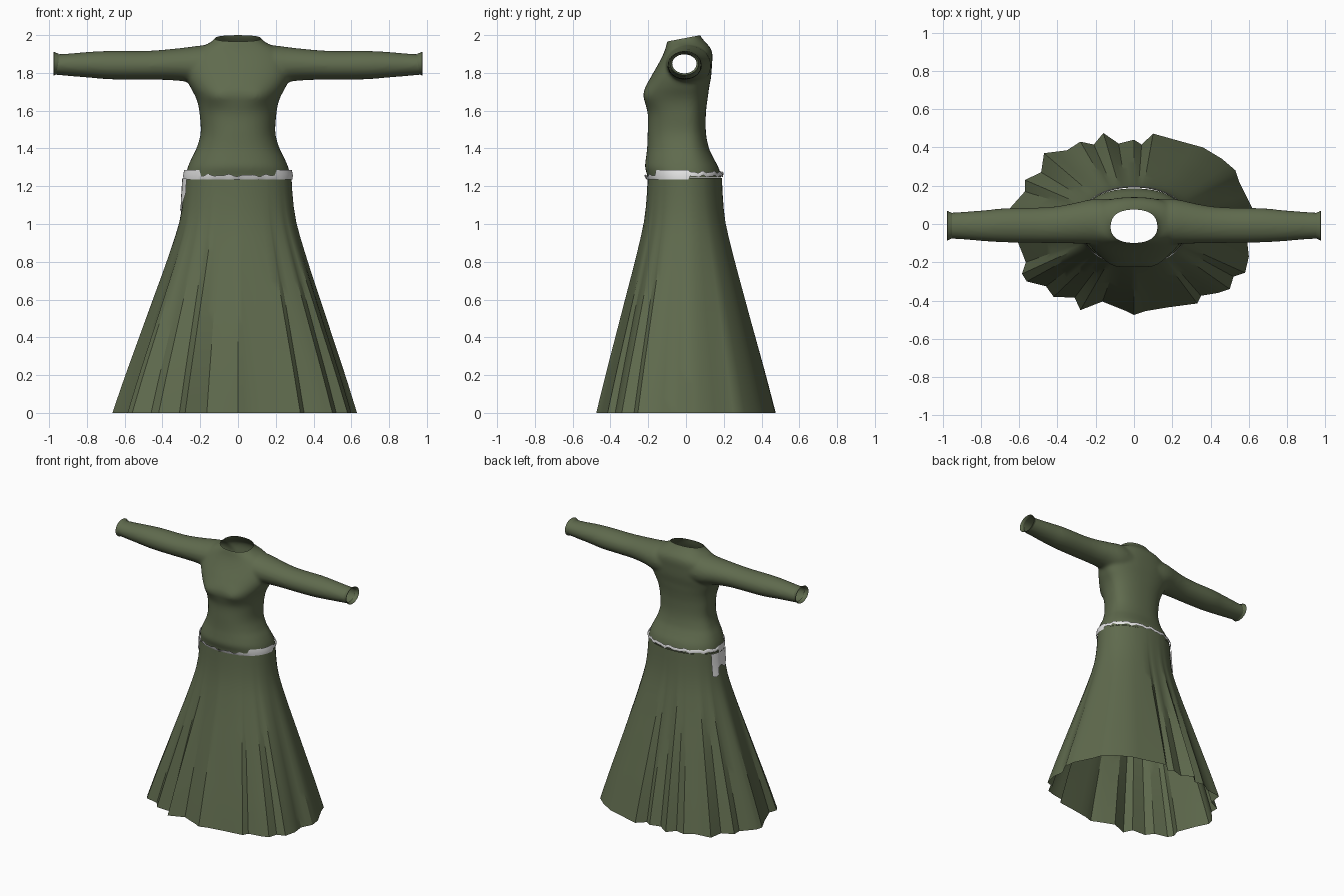
import bpy, bmesh, math
from mathutils import Vector

if "Cube" in bpy.data.objects:
    bpy.data.objects.remove(bpy.data.objects["Cube"])


def material(name, rgb):
    m = bpy.data.materials.new(name)
    m.diffuse_color = (*rgb, 1)
    m.use_nodes = True
    m.node_tree.nodes["Principled BSDF"].inputs["Base Color"].default_value = m.diffuse_color
    return m


GREEN = material("olive cloth", (0.115, 0.145, 0.075))
WHITE = material("pale belt", (0.8, 0.8, 0.8))


def interp(table, t):
    """Smooth lookup of the row at t; the first column is the key."""
    n = len(table)
    i = max(k for k in range(n - 1) if table[k][0] <= t or k == 0)
    a, b = table[i], table[i + 1]
    p, q = table[max(i - 1, 0)], table[min(i + 2, n - 1)]
    h = b[0] - a[0]
    u = min(max((t - a[0]) / h, 0), 1)
    out = []
    for c in range(1, len(a)):
        m0 = (b[c] - p[c]) / (b[0] - p[0]) * h
        m1 = (q[c] - a[c]) / (q[0] - a[0]) * h
        out.append((2*u**3 - 3*u**2 + 1) * a[c] + (u**3 - 2*u**2 + u) * m0
                   + (3*u**2 - 2*u**3) * b[c] + (u**3 - u**2) * m1)
    return out


def loft(name, rings, mat, caps=False, closed=True, angle=35):
    """Skin a list of point rings into one object."""
    bm = bmesh.new()
    rows = [[bm.verts.new(p) for p in r] for r in rings]
    n = len(rows[0])
    for a, b in zip(rows, rows[1:]):
        for i in range(n if closed else n - 1):
            j = (i + 1) % n
            bm.faces.new((a[i], a[j], b[j], b[i]))
    if caps:
        bm.faces.new(rows[0])
        bm.faces.new(rows[-1])
    bmesh.ops.recalc_face_normals(bm, faces=bm.faces)
    return finish(name, bm, mat, angle)


def finish(name, bm, mat, angle):
    me = bpy.data.meshes.new(name)
    bm.to_mesh(me)
    bm.free()
    me.materials.clear()
    me.materials.append(mat)
    ob = bpy.data.objects.new(name, me)
    bpy.context.collection.objects.link(ob)
    bpy.ops.object.select_all(action='DESELECT')
    ob.select_set(True)
    bpy.context.view_layer.objects.active = ob
    bpy.ops.object.shade_smooth_by_angle(angle=math.radians(angle))
    return ob


def spow(v, e):
    return math.copysign(abs(v) ** e, v)


# Torso: z, half width, front y, back y
TORSO = [(1.2, .285, -.2, .19), (1.25, .278, -.203, .185), (1.3, .266, -.217, .172),
         (1.35, .245, -.212, .145), (1.4, .22, -.206, .122), (1.48, .198, -.203, .106),
         (1.58, .203, -.202, .105), (1.64, .213, -.216, .111), (1.68, .228, -.225, .117),
         (1.72, .25, -.217, .122), (1.78, .275, -.185, .133), (1.85, .28, -.145, .138),
         (1.9, .25, -.12, .14), (1.935, .2, -.107, .128), (1.965, .14, -.1, .1),
         (2.0, .112, -.085, .074), (2.04, .112, -.08, .065)]


def torso_ring(z, n=64):
    w, f, b = interp(TORSO, z)
    pts = []
    for i in range(n):
        a = math.tau * i / n
        c, s = math.cos(a), math.sin(a)
        x, y = w * spow(c, .88), (b if s > 0 else -f) * spow(s, .88)
        if s < 0:      # two soft bust swells
            d = ((abs(x) - .115) / .06) ** 2 + ((z - 1.675) / .045) ** 2
            y -= .014 * math.exp(-d)
        pts.append((x, y, z))
    return pts


torso = loft("torso_form", [torso_ring(1.2 + .84 * k / 60) for k in range(61)], GREEN, True)

# Sleeves: x, low z, high z, front y, back y
SLEEVE = [(.1, 1.72, 1.95, -.11, .13), (.2, 1.735, 1.945, -.108, .132), (.25, 1.748, 1.938, -.104, .124),
          (.3, 1.757, 1.932, -.102, .112), (.4, 1.763, 1.922, -.1, .093), (.5, 1.764, 1.916, -.099, .086),
          (.68, 1.766, 1.916, -.096, .082), (.78, 1.774, 1.912, -.09, .072),
          (.9, 1.784, 1.902, -.08, .063), (1.0, 1.793, 1.897, -.074, .057)]


def oval(x, lo, hi, f, b, n=40):
    return [(x, (f + b) / 2 + (b - f) / 2 * math.cos(math.tau * i / n),
             (lo + hi) / 2 + (hi - lo) / 2 * math.sin(math.tau * i / n)) for i in range(n)]


sleeves = [loft("sleeve_form", [oval(side * (.1 + .9 * k / 36), *interp(SLEEVE, .1 + .9 * k / 36))
                                for k in range(37)], GREEN, True) for side in (-1, 1)]

# Bodice: fuse torso and sleeves, soften the joins, then open neck, wrists and waist
bm = bmesh.new()
for ob in [torso] + sleeves:
    bm.from_mesh(ob.data)
    bpy.data.objects.remove(ob)
form = finish("bodice_form", bm, GREEN, 40)
mod = form.modifiers.new("fuse", 'REMESH')
mod.mode, mod.voxel_size = 'VOXEL', .011
mod = form.modifiers.new("soften", 'SMOOTH')
mod.factor, mod.iterations = .5, 6
bpy.context.view_layer.update()
fused = bpy.data.meshes.new_from_object(form.evaluated_get(bpy.context.evaluated_depsgraph_get()))
bm = bmesh.new()
bm.from_mesh(fused)
bpy.data.objects.remove(form)
for co, no in [((0, -.09, 1.968), (0, -.19, 1)), ((.96, 0, 0), (1, 0, 0)),
               ((-.96, 0, 0), (-1, 0, 0)), ((0, 0, 1.245), (0, 0, -1))]:
    bmesh.ops.bisect_plane(bm, geom=bm.verts[:] + bm.edges[:] + bm.faces[:],
                           plane_co=co, plane_no=Vector(no).normalized(), clear_outer=True)
finish("bodice", bm, GREEN, 60)

# Cuffs: small flared rims
for side, label in ((-1, "right_cuff"), (1, "left_cuff")):
    loft(label, [oval(side * x, 1.849 - .056 * s, 1.849 + .056 * s, -.0085 - .07 * s, -.0085 + .07 * s)
                 for x, s in ((.95, .93), (.958, 1.0), (.966, 1.04), (.975, 1.12), (.977, 1.08),
                              (.97, .97), (.955, .92))], GREEN)

# Skirt: pleated hem outline blended up to an oval waist
HEM = [(.63, 0), (.62, .08), (.55, .22), (.53, .28), (.46, .34), (.36, .4), (.25, .43), (.1, .472),
       (.04, .415), (0, .44), (-.08, .42), (-.16, .475), (-.21, .415), (-.28, .43), (-.35, .385),
       (-.47, .37), (-.485, .27), (-.57, .23), (-.57, .17), (-.65, .08), (-.665, .03), (-.62, -.06),
       (-.565, -.2), (-.585, -.26), (-.56, -.3), (-.46, -.325), (-.42, -.38), (-.31, -.385),
       (-.28, -.45), (-.165, -.405), (-.04, -.455), (0, -.475), (.06, -.455), (.18, -.435),
       (.33, -.415), (.35, -.375), (.44, -.36), (.5, -.34), (.52, -.275), (.58, -.255),
       (.6, -.17), (.59, -.08)]
FLARE = [(0, 1), (.2, .82), (.4, .63), (.6, .44), (.8, .25), (1.0, .08), (1.12, .025), (1.25, 0)]


def waist(a, grow=0):
    s = math.sin(a)
    return ((.283 + grow) * spow(math.cos(a), .95), ((.19 if s > 0 else .203) + grow) * spow(s, .95))


def skirt_point(h, z):
    wx, wy = waist(math.atan2(h[1] / .47, h[0] / .62))
    t = interp(FLARE, z)[0]
    return Vector((wx + (h[0] - wx) * t, wy + (h[1] - wy) * t, z))


hem = []
for p, q in zip(HEM, HEM[1:] + HEM[:1]):
    hem += [p, ((p[0] + q[0]) / 2, (p[1] + q[1]) / 2)]
loft("skirt", [[skirt_point(h, 1.243 * (1 - k / 16)) for h in hem] for k in range(17)], GREEN, angle=30)

# Belt: band with an uneven top edge, slimmer at the front centre and at the back
bottom, inner, top = [], [], []
N = 120
for i in range(N):
    a = math.tau * i / N
    jag = .004 * math.sin(17 * a) + .003 * math.sin(29 * a + 1)
    x, y = waist(a, .006)
    hi, lo = 1.285, 1.236
    if y < 0 and abs(x) < .2:
        hi = 1.258 + jag
    if y > .02:
        lo, hi = 1.252 + jag, 1.275 + jag
    top.append((x * .985, y * .99 if y > 0 else y * 1.05, hi))
    inner.append((x * 1.005, y * 1.01 if y > 0 else y * 1.03, (lo + hi) / 2))
    bottom.append((x, y, lo))
loft("belt", [bottom, inner, top], WHITE)

# Hip patch: ragged cloth tag hanging under the belt on the wearer's right
cols = [(.085, 1.07), (.06, 1.065), (.035, 1.075), (.03, 1.13), (0, 1.14), (-.03, 1.115), (-.06, 1.11), (-.085, 1.16)]
rows = []
for k in range(6):
    row = []
    for y, low in cols:
        z = 1.24 + (low - 1.24) * k / 5
        t = interp(FLARE, z)[0]
        x = -.283 * (1 - (abs(y) / .2) ** 2.1) ** .476 - .36 * t - .012
        row.append((x, y, z))
    rows.append(row)
loft("hip_patch", rows, WHITE, closed=False)
